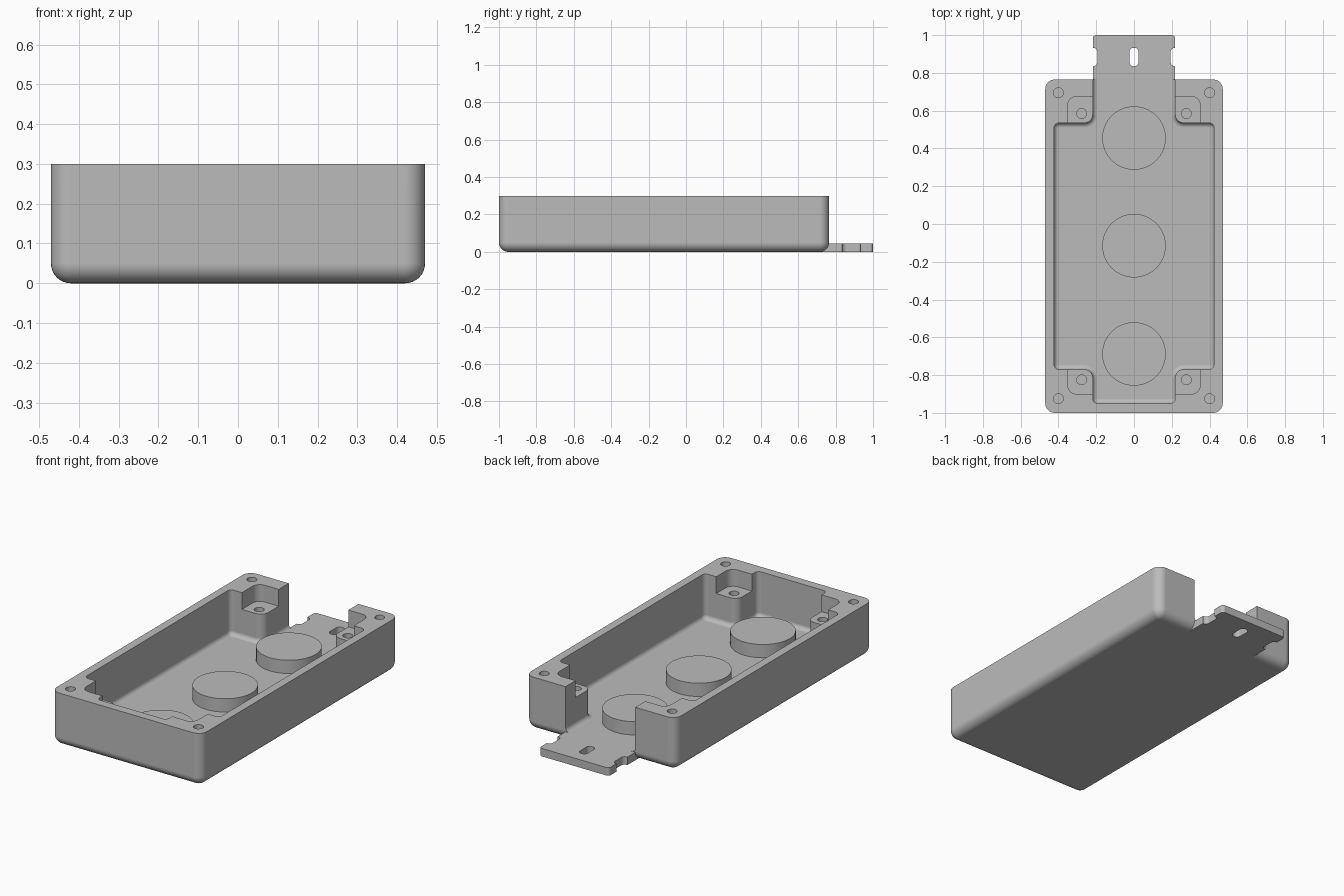
import bpy, bmesh, math
from mathutils import Vector

cube = bpy.data.objects.get("Cube")
if cube:
    bpy.data.objects.remove(cube, do_unlink=True)

grey = bpy.data.materials.new("matte grey")
grey.use_nodes = True
COLOUR = (0.5, 0.5, 0.5, 1)
grey.diffuse_color = COLOUR
grey.node_tree.nodes["Principled BSDF"].inputs["Base Color"].default_value = COLOUR


def outline(corners, inset=0, steps=8):
    """Counter-clockwise (x, y, radius) corners -> rounded loop, moved inward by inset."""
    loop = []
    for i, (x, y, r) in enumerate(corners):
        p = Vector((x, y))
        a = (p - Vector(corners[i - 1][:2])).normalized()
        b = (Vector(corners[(i + 1) % len(corners)][:2]) - p).normalized()
        turn = 1 if a.cross(b) > 0 else -1
        p += inset * turn * (b - a)
        r = r - turn * inset
        if r < 0.0005:
            loop.append(p)
            continue
        centre = p + r * (b - a)
        for k in range(steps + 1):
            t = k / steps * math.pi / 2
            loop.append(centre - r * b * math.cos(t) + r * a * math.sin(t))
    return loop


def solid(name, corners, bottom, top, fillet=0):
    """Upright prism with an optional rounded bottom edge."""
    levels = [(0, bottom)]
    if fillet:
        levels = [(fillet * (1 - math.sin(k * math.pi / 16)),
                   bottom + fillet * (1 - math.cos(k * math.pi / 16))) for k in range(9)]
    levels.append((0, top))
    bm = bmesh.new()
    rings = [[bm.verts.new((p.x, p.y, z)) for p in outline(corners, inset)]
             for inset, z in levels]
    n = len(rings[0])
    for lo, hi in zip(rings, rings[1:]):
        for i in range(n):
            j = (i + 1) % n
            bm.faces.new((lo[i], lo[j], hi[j], hi[i]))
    bm.faces.new(rings[0][::-1])
    bm.faces.new(rings[-1])
    mesh = bpy.data.meshes.new(name)
    bm.to_mesh(mesh)
    bm.free()
    mesh.materials.append(grey)
    ob = bpy.data.objects.new(name, mesh)
    bpy.context.collection.objects.link(ob)
    return ob


def rect(x0, x1, y0, y1, r=0):
    return [(x0, y0, r), (x1, y0, r), (x1, y1, r), (x0, y1, r)]


def cylinder(name, x, y, radius, bottom, top, sides):
    bpy.ops.mesh.primitive_cylinder_add(vertices=sides, radius=radius, depth=top - bottom,
                                        location=(x, y, (bottom + top) / 2))
    ob = bpy.context.object
    ob.name = name
    ob.data.materials.append(grey)
    return ob


def activate(ob):
    bpy.ops.object.select_all(action='DESELECT')
    ob.select_set(True)
    bpy.context.view_layer.objects.active = ob


def boolean(target, tool, operation='DIFFERENCE'):
    mod = target.modifiers.new("boolean", 'BOOLEAN')
    mod.operation, mod.solver, mod.object = operation, 'EXACT', tool
    activate(target)
    bpy.ops.object.modifier_apply(modifier=mod.name)
    bpy.data.objects.remove(tool, do_unlink=True)


def finish(ob):
    activate(ob)
    bpy.ops.object.shade_smooth_by_angle(angle=math.radians(32))
    mod = ob.modifiers.new("even shading", 'WEIGHTED_NORMAL')
    mod.keep_sharp = True


FLOOR, TOP, HALF = 0.045, 0.3, 0.218      # floor height, rim height, half channel width
FRONT, BACK = -0.77, 0.535                # ends of the wide part of the cavity

# Outer tray
body = solid("tray", rect(-0.47, 0.47, -1, 0.765, 0.051), 0, TOP, fillet=0.05)

# Cavity, open through the back wall, with rounded floor edges
half = [(HALF, -0.95, 0.026), (HALF, FRONT, 0.045), (0.423, FRONT, 0.026),
        (0.423, BACK, 0.026), (HALF, BACK, 0.045), (HALF, 1.1, 0.026)]
cavity = half + [(-x, y, r) for x, y, r in reversed(half)]
boolean(body, solid("cavity_cutter", cavity, FLOOR, 0.4, fillet=0.025))

# Corner posts: lowered screw seats and blind screw holes
for side in (-1, 1):
    x0, x1 = sorted((side * 0.15, side * 0.35))
    for y0, y1, seat_y, rim_y in ((-0.9, -0.7, -0.825, -0.925), (0.47, 0.675, 0.585, 0.695)):
        boolean(body, solid("seat_cutter", rect(x0, x1, y0, y1, 0.045), 0.205, 0.4))
        boolean(body, cylinder("seat_hole_cutter", side * 0.277, seat_y, 0.026, 0.08, 0.4, 24))
        boolean(body, cylinder("rim_hole_cutter", side * 0.4, rim_y, 0.026, 0.1, 0.4, 24))

# Rear tongue with side notches and a centre slot
tongue = solid("tongue", [(-HALF, 0.5, 0), (HALF, 0.5, 0), (HALF, 1, 0.018), (-HALF, 1, 0.018)],
               0, FLOOR)
for x in (-HALF, 0, HALF):
    boolean(tongue, solid("slot_cutter", rect(x - 0.024, x + 0.024, 0.835, 0.933, 0.022), -0.1, 0.2))
boolean(body, tongue, 'UNION')
finish(body)

# Raised round pads on the floor
for name, y in (("front_pad", -0.688), ("middle_pad", -0.115), ("rear_pad", 0.455)):
    finish(cylinder(name, 0, y, 0.168, FLOOR - 0.015, 0.12, 64))
